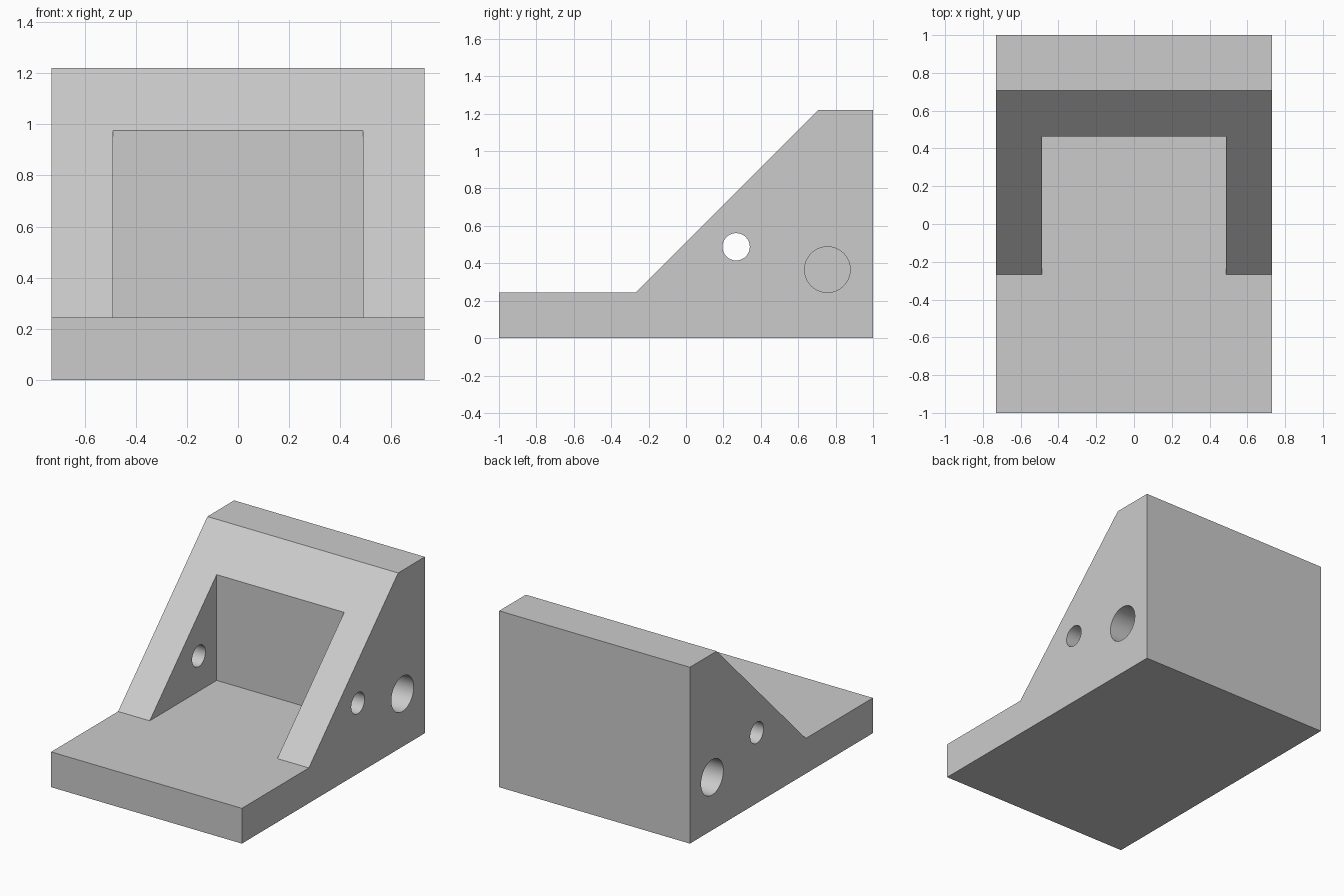
import bpy, bmesh, math

if "Cube" in bpy.data.objects:
    bpy.data.objects.remove(bpy.data.objects["Cube"], do_unlink=True)

HALF_W, WALL, HEIGHT = 0.73, 0.244, 1.22
SLOPE_START, SLOPE_END, POCKET_BACK = -0.268, 0.708, 0.464

grey = bpy.data.materials.new("plain grey")
grey.use_nodes = True
grey.diffuse_color = (0.6, 0.6, 0.6, 1)
grey.node_tree.nodes["Principled BSDF"].inputs["Base Color"].default_value = grey.diffuse_color


def side_extrusion(name, profile, half_width):
    """Extrude a (y, z) side profile across x."""
    bm = bmesh.new()
    face = bm.faces.new([bm.verts.new((-half_width, y, z)) for y, z in profile])
    sweep = bmesh.ops.extrude_face_region(bm, geom=[face])["geom"]
    for v in sweep:
        if isinstance(v, bmesh.types.BMVert):
            v.co.x = half_width
    bmesh.ops.recalc_face_normals(bm, faces=bm.faces)
    mesh = bpy.data.meshes.new(name)
    bm.to_mesh(mesh)
    bm.free()
    mesh.materials.append(grey)
    obj = bpy.data.objects.new(name, mesh)
    bpy.context.collection.objects.link(obj)
    return obj


def drill(name, x, y, z, radius, length):
    """Cylinder cutter lying along x."""
    bpy.ops.mesh.primitive_cylinder_add(vertices=64, radius=radius, depth=length,
                                        location=(x, y, z), rotation=(0, math.pi / 2, 0))
    obj = bpy.context.object
    obj.name = name
    obj.data.materials.append(grey)
    return obj


# Base plate, sloping cheeks and back wall in one solid
bracket = side_extrusion("bracket", [
    (-1, 0), (1, 0), (1, HEIGHT), (SLOPE_END, HEIGHT),
    (SLOPE_START, WALL), (-1, WALL)], HALF_W)

# Pocket between the cheeks
cutters = [side_extrusion("pocket_cutter", [
    (SLOPE_START, WALL), (POCKET_BACK, WALL),
    (POCKET_BACK, 1.4), (SLOPE_START, 1.4)], HALF_W - WALL + 0.002)]

# Small hole through both cheeks, blind hole into each side of the back wall
cutters.append(drill("cheek_hole_cutter", 0, 0.268, 0.488, 0.073, 2))
for side in (-1, 1):
    cutters.append(drill("blind_hole_cutter", side * HALF_W, 0.756, 0.366, 0.122, 2 * WALL))

for cutter in cutters:
    cutter.hide_render = True
    mod = bracket.modifiers.new("cut", "BOOLEAN")
    mod.operation, mod.solver, mod.object = "DIFFERENCE", "EXACT", cutter

# Apply the cuts and remove the cutters
bpy.ops.object.select_all(action="DESELECT")
bracket.select_set(True)
bpy.context.view_layer.objects.active = bracket
for mod in list(bracket.modifiers):
    bpy.ops.object.modifier_apply(modifier=mod.name)
for cutter in cutters:
    bpy.data.objects.remove(cutter, do_unlink=True)

# Round hole walls, crisp edges elsewhere
bpy.ops.object.shade_smooth_by_angle(angle=math.radians(30))
